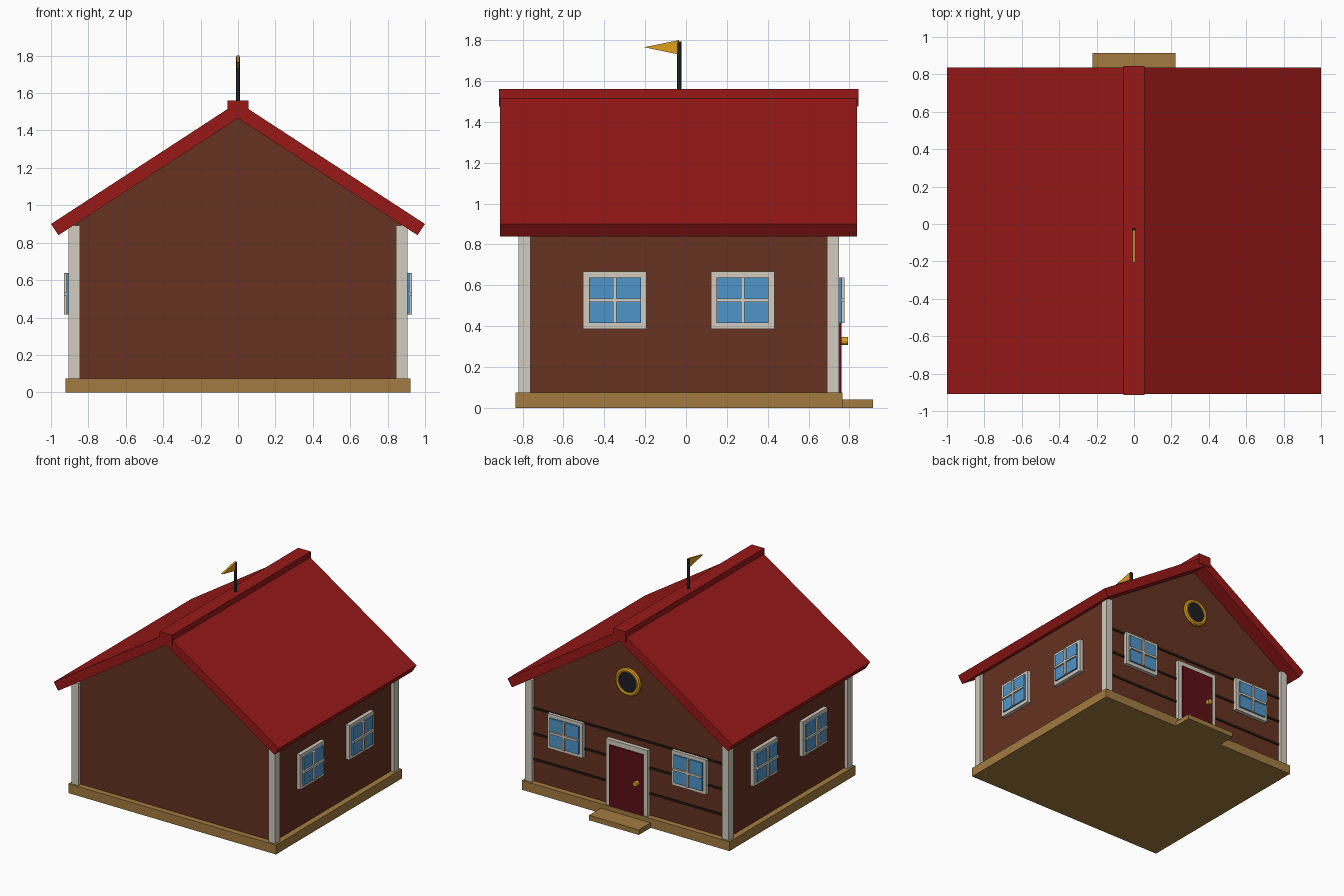
import bpy, bmesh
from math import radians, pi
from mathutils import Matrix, Vector

if "Cube" in bpy.data.objects:
    bpy.data.objects.remove(bpy.data.objects["Cube"])


def srgb(h):
    c = [int(h[i:i + 2], 16) / 255 for i in (0, 2, 4)]
    return [v / 12.92 if v < 0.04 else ((v + 0.055) / 1.055) ** 2.4 for v in c] + [1]


def material(name, h):
    m = bpy.data.materials.new(name)
    m.diffuse_color = srgb(h)
    m.use_nodes = True
    m.node_tree.nodes["Principled BSDF"].inputs["Base Color"].default_value = m.diffuse_color
    return m


RED = material("roof_red", "981818")
BROWN = material("wall_brown", "653220")
DARK = material("seam_brown", "24140e")
WOOD = material("base_wood", "a27b40")
TRIM = material("trim_white", "d2ccbf")
GLASS = material("glass_blue", "4f95ca")
DOOR = material("door_red", "5c1016")
GOLD = material("gold", "e0a01c")
BLACK = material("black", "1c1e22")


def finish(name, bm, mat, M=Matrix()):
    bm.transform(M)
    bmesh.ops.recalc_face_normals(bm, faces=bm.faces)
    me = bpy.data.meshes.new(name)
    bm.to_mesh(me)
    bm.free()
    me.materials.append(mat)
    ob = bpy.data.objects.new(name, me)
    bpy.context.collection.objects.link(ob)
    return ob


def add_box(bm, lo, hi):
    lo, hi = Vector(lo), Vector(hi)
    size = Matrix.Diagonal((*(hi - lo), 1))
    bmesh.ops.create_cube(bm, size=1, matrix=Matrix.Translation((lo + hi) / 2) @ size)


def boxes(name, mat, pairs, M=Matrix()):
    bm = bmesh.new()
    for lo, hi in pairs:
        add_box(bm, lo, hi)
    return finish(name, bm, mat, M)


def prism(name, mat, pts, y0, y1, M=Matrix()):
    """Extrude an x-z profile along y."""
    bm = bmesh.new()
    f = bm.faces.new([bm.verts.new((x, y0, z)) for x, z in pts])
    r = bmesh.ops.extrude_face_region(bm, geom=[f])
    verts = [v for v in r["geom"] if isinstance(v, bmesh.types.BMVert)]
    bmesh.ops.translate(bm, verts=verts, vec=(0, y1 - y0, 0))
    return finish(name, bm, mat, M)


def cylinder(name, mat, center, radius, depth, along_y=False, sides=16):
    bm = bmesh.new()
    bmesh.ops.create_cone(bm, cap_ends=True, segments=sides, radius1=radius,
                          radius2=radius, depth=depth)
    R = Matrix.Rotation(pi / 2, 4, 'X') if along_y else Matrix()
    return finish(name, bm, mat, Matrix.Translation(center) @ R)


def window(name, loc, angle):
    """Local frame: x across, z up, -y outward from the wall."""
    M = Matrix.Translation(loc) @ Matrix.Rotation(radians(angle), 4, 'Z')
    w, h, b, t = 0.155, 0.14, 0.028, 0.009
    boxes(name + "_frame", TRIM, [
        ((-w, -0.03, h - b), (w, 0.01, h)), ((-w, -0.03, -h), (w, 0.01, b - h)),
        ((-w, -0.03, b - h), (b - w, 0.01, h - b)), ((w - b, -0.03, b - h), (w, 0.01, h - b))], M)
    boxes(name + "_glass", GLASS, [((b - w, -0.043, b - h), (w - b, 0.01, h - b))], M)
    boxes(name + "_bars", TRIM, [((-t, -0.055, b - h), (t, 0, h - b)),
                                 ((b - w, -0.055, -t), (w - b, 0, t))], M)


# Base, doorstep and walls
WX, WF, WB = 0.875, -0.79, 0.72
boxes("base", WOOD, [((-0.922, -0.835, 0), (0.922, 0.765, 0.075))])
boxes("doorstep", WOOD, [((-0.222, 0.74, 0), (0.222, 0.915, 0.04))])
prism("walls", BROWN, [(-WX, 0.07), (WX, 0.07), (WX, 0.9), (0, 1.468), (-WX, 0.9)], WF, WB)

# Corner posts
for sx in (-1, 1):
    for y, end in ((WF, "front"), (WB, "back")):
        cx = sx * WX
        boxes(f"{end}_corner_post", TRIM,
              [((cx - 0.03, y - 0.03, 0.07), (cx + 0.03, y + 0.03, 0.893))])

# Roof slopes and ridge cap
slope = [(0, 1.465), (0.96, 0.84), (1.0, 0.9), (0, 1.551)]
for s, side in ((-1, "left"), (1, "right")):
    prism(f"roof_{side}", RED, [(s * x, z) for x, z in slope], -0.91, 0.838)
boxes("ridge_cap", RED, [((-0.056, -0.915, 1.475), (0.056, 0.845, 1.56))])

# Flagpole and pennant
cylinder("flagpole", BLACK, (0, -0.033, 1.66), 0.012, 0.268, sides=12)
bm = bmesh.new()
tri = [(-0.035, 1.73), (-0.035, 1.8), (-0.205, 1.765)]
a, b = ([bm.verts.new((x, y, z)) for y, z in tri] for x in (-0.008, 0.008))
bm.faces.new(a)
bm.faces.new(b)
for i in range(3):
    j = (i + 1) % 3
    bm.faces.new((a[i], a[j], b[j], b[i]))
finish("pennant", bm, GOLD)

# Windows: two per side, two at the back
for y in (-0.348, 0.277):
    window("right_window", (WX, y, 0.527), 90)
    window("left_window", (-WX, y, 0.527), -90)
for x in (-0.55, 0.55):
    window("back_window", (x, WB, 0.527), 180)

# Plank seams on the back wall
boxes("plank_seams", DARK, [((-0.846, WB - 0.01, z - 0.009), (0.846, WB + 0.007, z + 0.009))
                            for z in (0.25, 0.455, 0.66)])

# Door
boxes("door", DOOR, [((-0.15, 0.7, 0.07), (0.15, 0.762, 0.565))])
boxes("door_frame", TRIM, [((-0.185, 0.7, 0.07), (-0.15, 0.752, 0.565)),
                           ((0.15, 0.7, 0.07), (0.185, 0.752, 0.565)),
                           ((-0.185, 0.7, 0.565), (0.185, 0.752, 0.605))])
cylinder("door_knob", GOLD, (-0.1, 0.775, 0.328), 0.02, 0.036, True, 12)

# Round gable window
cylinder("gable_window", BLACK, (0, WB + 0.005, 1.1), 0.09, 0.03, True, 24)
bpy.ops.mesh.primitive_torus_add(major_segments=24, minor_segments=8, major_radius=0.095,
                                 minor_radius=0.018, location=(0, WB + 0.012, 1.1),
                                 rotation=(pi / 2, 0, 0))
ring = bpy.context.object
ring.name = "gable_window_ring"
ring.data.materials.append(GOLD)
